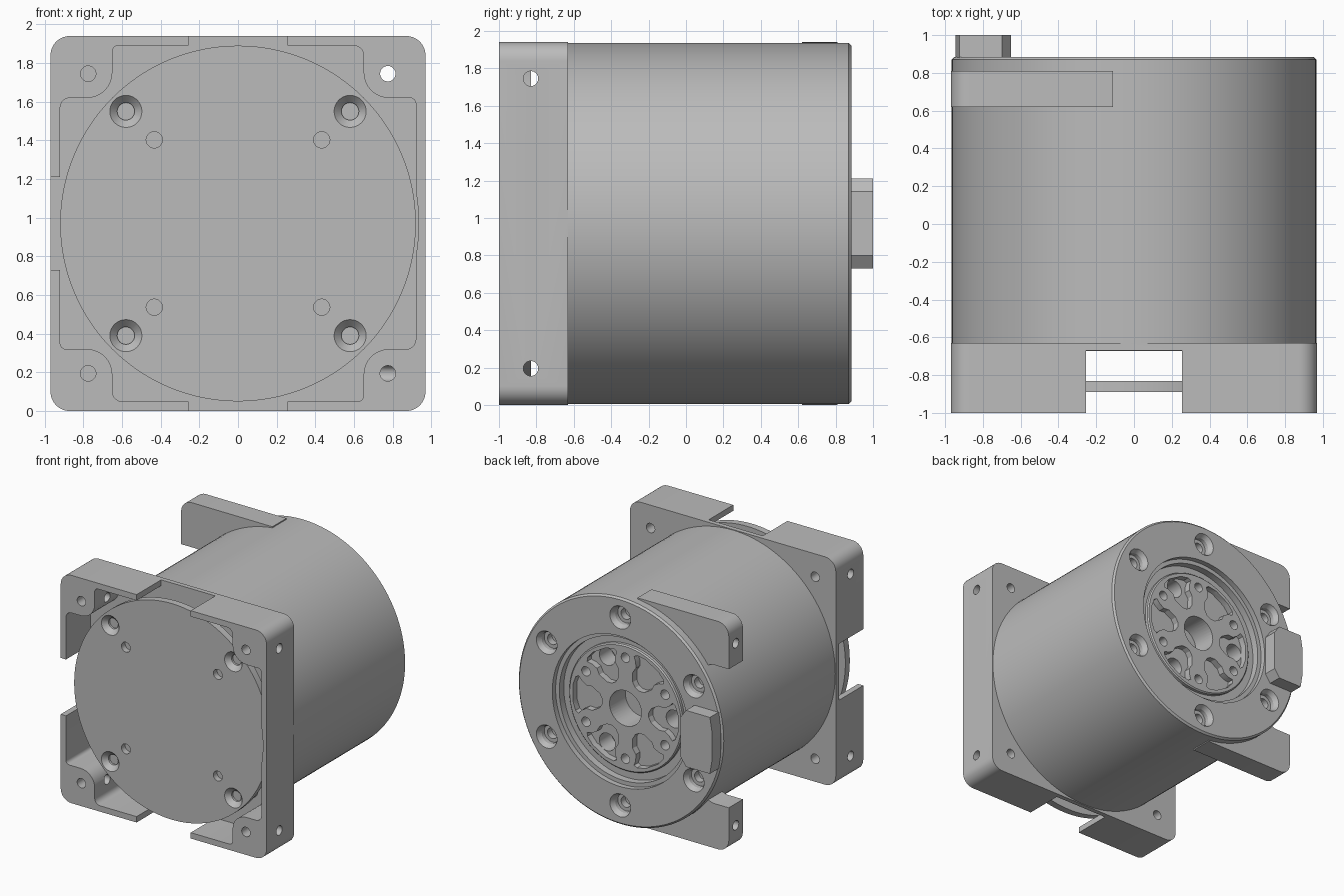
import bpy, bmesh, math
from mathutils import Matrix, Vector

cube = bpy.data.objects.get("Cube")
if cube:
    bpy.data.objects.remove(cube, do_unlink=True)

H = 0.97          # half width and height of the axis
grey = bpy.data.materials.new("machined_grey")
grey.use_nodes = True
grey.diffuse_color = (0.5, 0.5, 0.5, 1)
grey.node_tree.nodes["Principled BSDF"].inputs["Base Color"].default_value = (0.5, 0.5, 0.5, 1)


def finish(name, bm):
    bmesh.ops.recalc_face_normals(bm, faces=bm.faces)
    mesh = bpy.data.meshes.new(name)
    bm.to_mesh(mesh)
    bm.free()
    mesh.materials.append(grey)
    ob = bpy.data.objects.new(name, mesh)
    bpy.context.collection.objects.link(ob)
    return ob


def prism(name, pts, y0, y1):
    """Extrude an (x, z) outline, measured from the axis, along y."""
    bm = bmesh.new()
    face = bm.faces.new([bm.verts.new((x, y0, z + H)) for x, z in pts])
    ext = bmesh.ops.extrude_face_region(bm, geom=[face])["geom"]
    moved = [v for v in ext if isinstance(v, bmesh.types.BMVert)]
    bmesh.ops.translate(bm, verts=moved, vec=(0, y1 - y0, 0))
    return finish(name, bm)


def box(name, x0, x1, y0, y1, z0, z1):
    return prism(name, [(x0, z0), (x1, z0), (x1, z1), (x0, z1)], y0, y1)


def revolve(name, profile, x=0, z=0, steps=48):
    """Spin (radius, y) points, from axis to axis, about a line along y."""
    bm = bmesh.new()
    verts = [bm.verts.new((r, y, 0)) for r, y in profile]
    edges = [bm.edges.new(pair) for pair in zip(verts, verts[1:])]
    bmesh.ops.spin(bm, geom=verts + edges, axis=(0, 1, 0), cent=(0, 0, 0),
                   angle=math.tau, steps=steps)
    bmesh.ops.remove_doubles(bm, verts=bm.verts, dist=0.0001)
    bmesh.ops.translate(bm, verts=bm.verts, vec=(x, 0, z + H))
    return finish(name, bm)


def rod(name, x, z, r, y0, y1, steps=28):
    return revolve(name, [(0, y0), (r, y0), (r, y1), (0, y1)], x, z, steps)


def side_rod(name, x, y, z, r, length):
    """A cylinder along x."""
    bm = bmesh.new()
    bmesh.ops.create_cone(bm, cap_ends=True, segments=28, radius1=r, radius2=r, depth=length,
                          matrix=Matrix.Translation((x, y, z + H)) @ Matrix.Rotation(math.pi / 2, 4, "Y"))
    return finish(name, bm)


def arc(cx, cz, r, a0, a1, n=8):
    angles = [math.radians(a0 + (a1 - a0) * i / n) for i in range(n + 1)]
    return [(cx + r * math.cos(a), cz + r * math.sin(a)) for a in angles]


def four_ways(pts):
    """Repeat a corner outline by quarter turns."""
    out = []
    for c, s in ((1, 0), (0, 1), (-1, 0), (0, -1)):
        out += [(x * c - z * s, x * s + z * c) for x, z in pts]
    return out


def polar(radius, degrees):
    a = math.radians(degrees)
    return radius * math.cos(a), radius * math.sin(a)


def cut(ob, cutters):
    for c in cutters:
        mod = ob.modifiers.new("cut", "BOOLEAN")
        mod.operation, mod.solver, mod.object = "DIFFERENCE", "EXACT", c
    graph = bpy.context.evaluated_depsgraph_get()
    mesh = bpy.data.meshes.new_from_object(ob.evaluated_get(graph))
    ob.modifiers.clear()
    ob.data = mesh
    for c in cutters:
        bpy.data.objects.remove(c, do_unlink=True)


corners = [(sx, sz) for sx in (-1, 1) for sz in (-1, 1)]

# Front frame: rounded square tray with corner bosses and three open sides
frame = prism("front_frame", four_ways(arc(0.87, 0.87, 0.1, 0, 90)), -1, -0.63)
pocket = (arc(0.89, 0.62, 0.03, 0, 90, 4) + arc(0.78, 0.78, 0.13, 270, 180)
          + arc(0.6, 0.87, 0.05, 0, 90, 5))
cuts = [prism("pocket", four_ways(pocket), -1.1, -0.672),
        rod("bore", 0, 0, 0.935, -1.1, -0.673, 96),
        box("top_notch", -0.255, 0.255, -1.1, -0.67, 0.8, 1.1),
        box("bottom_notch", -0.255, 0.255, -1.1, -0.67, -1.1, -0.8),
        box("side_notch", -1.1, -0.8, -1.1, -0.67, -0.24, 0.24)]
for sx, sz in corners:
    cuts.append(rod("hole", sx * 0.775, sz * 0.775, 0.04, -1.1, -0.5))
    cuts.append(side_rod("hole", sx * 0.85, -0.83, sz * 0.775, 0.04, 0.5))
cut(frame, cuts)

# Motor body: stepped rear recess with a spoked rotor face
body = revolve("motor_body", [
    (0, -0.65), (0.965, -0.65), (0.965, 0.87), (0.95, 0.885), (0.64, 0.885), (0.64, 0.84),
    (0.605, 0.84), (0.605, 0.78), (0.535, 0.78), (0.535, 0.805), (0.525, 0.815), (0, 0.815)], steps=128)
cuts = [rod("shaft_bore", 0, 0, 0.15, 0.6, 1, 40)]
for i in range(6):
    angle = 60 * i
    x, z = polar(0.8, angle + 30)
    cuts.append(revolve("screw_seat", [(0, 0.75), (0.045, 0.75), (0.045, 0.81), (0.075, 0.81),
                                       (0.075, 0.845), (0.1, 0.89), (0.1, 1), (0, 1)], x, z, 28))
    x, z = polar(0.43, angle + 30)
    cuts.append(rod("pin_hole", x, z, 0.04, 0.7, 1))
    # Pockets: wide near the rim, narrow near the shaft
    side = [polar(r, t) for r, t in ((0.22, 5), (0.25, 14), (0.33, 18), (0.38, 15),
                                     (0.43, 17), (0.47, 20), (0.49, 17), (0.5, 8))]
    outline = side + [(x, -z) for x, z in reversed(side)]
    ca, sa = polar(1, angle)
    cuts.append(prism("web_pocket", [(x * ca - z * sa, x * sa + z * ca) for x, z in outline], 0.76, 1))
    if i % 2:
        x, z = polar(0.42, angle)
        cuts.append(rod("web_hole", x, z, 0.075, 0.6, 1))
cut(body, cuts)

# Front cover disc on four standoffs
cover = rod("front_cover", 0, 0, 0.92, -0.89, -0.83, 128)
cuts = []
for sx, sz in corners:
    cuts.append(revolve("countersink", [(0, -1), (0.083, -1), (0.083, -0.89), (0.045, -0.85),
                                        (0.045, -0.8), (0, -0.8)], sx * 0.58, sz * 0.58, 32))
    cuts.append(rod("pin_hole", sx * 0.433, sz * 0.433, 0.042, -1, -0.84))
cut(cover, cuts)
standoffs = [rod("cover_standoff", sx * 0.58, sz * 0.58, 0.08, -0.832, -0.66) for sx, sz in corners]

# Rear mounting corners on the model's right side
mounts = []
for name, s in (("upper_rear_mount", 1), ("lower_rear_mount", -1)):
    outline = ([(-0.11, 0.9), (-0.11, 0.968)] + arc(-0.87, 0.87, 0.1, 90, 180)
               + [(-0.97, 0.59), (-0.82, 0.59), (-0.7, 0.55), (-0.5, 0.72)])
    mount = prism(name, [(x, z * s) for x, z in outline], 0.62, 0.81)
    cut(mount, [side_rod("hole", -0.95, 0.715, s * 0.775, 0.04, 0.4)])
    mounts.append(mount)

# Rear cable connector
half = [(-0.65, 0.17), (-0.7, 0.24), (-0.925, 0.24), (-0.945, 0.12)]
connector = prism("rear_connector", half + [(x, -z) for x, z in reversed(half)], 0.87, 1)

# Smooth round walls, keep machined edges crisp
bpy.ops.object.select_all(action="DESELECT")
for ob in [frame, body, cover, connector] + standoffs + mounts:
    ob.select_set(True)
bpy.context.view_layer.objects.active = body
bpy.ops.object.shade_smooth_by_angle(angle=math.radians(25))
